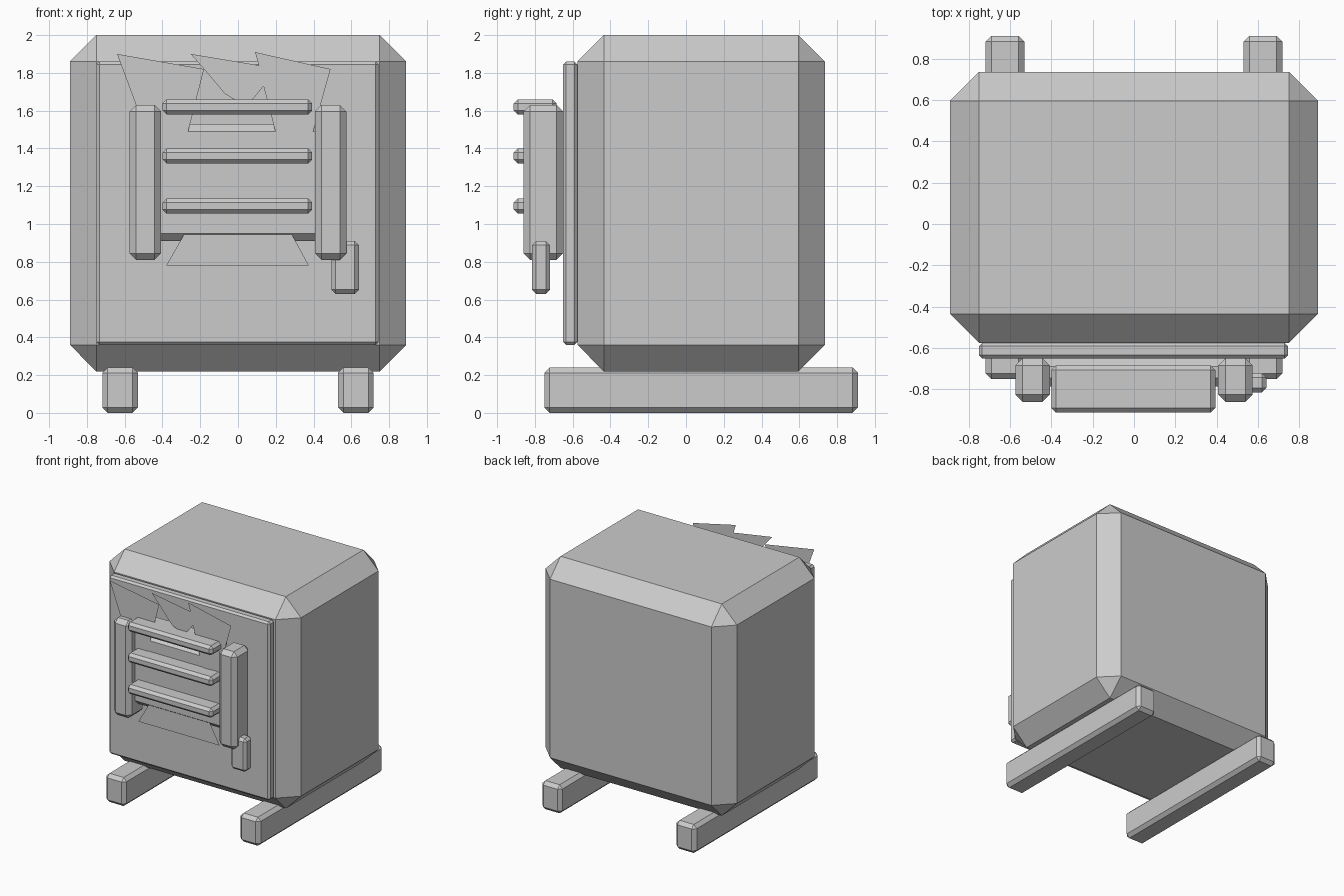
import bpy, bmesh

if "Cube" in bpy.data.objects:
    bpy.data.objects.remove(bpy.data.objects["Cube"])


def box(name, x, y, z, bevel):
    """Chamfered box from (min, max) ranges."""
    bm = bmesh.new()
    bmesh.ops.create_cube(bm, size=1)
    for v in bm.verts:
        for i, r in enumerate((x, y, z)):
            v.co[i] = r[0] if v.co[i] < 0 else r[1]
    bmesh.ops.bevel(bm, geom=bm.edges[:], offset=bevel, segments=1,
                    affect='EDGES', profile=0.5)
    bmesh.ops.recalc_face_normals(bm, faces=bm.faces[:])
    return finish(name, bm)


def sheet(name, y, outline):
    """Flat cut-out facing the front; outline is clockwise (x, z)."""
    bm = bmesh.new()
    bm.faces.new([bm.verts.new((px, y, pz)) for px, pz in reversed(outline)])
    return finish(name, bm)


def finish(name, bm):
    mesh = bpy.data.meshes.new(name)
    bm.to_mesh(mesh)
    bm.free()
    obj = bpy.data.objects.new(name, mesh)
    bpy.context.collection.objects.link(obj)
    return obj


# Stove body and door plate
box("stove_body", (-0.89, 0.89), (-0.575, 0.735), (0.22, 2.0), 0.14)
box("door", (-0.75, 0.745), (-0.65, -0.575), (0.36, 1.86), 0.016)

# Runners under the body and posts beside the window
for side, s in (("left", -1), ("right", 1)):
    box(side + "_runner", sorted((s * 0.53, s * 0.718)), (-0.75, 0.91),
        (0.0, 0.24), 0.028)
    box(side + "_post", sorted((s * 0.407, s * 0.574)), (-0.86, -0.65),
        (0.81, 1.63), 0.035)

# Window panel and grate bars
box("window_panel", (-0.5, 0.5), (-0.785, -0.65), (0.91, 1.53), 0.04)
for i, z in enumerate((1.055, 1.32, 1.58)):
    box(f"grate_bar_{i + 1}", (-0.4, 0.393), (-0.912, -0.685),
        (z, z + 0.08), 0.022)

# Door handle
box("door_handle", (0.495, 0.64), (-0.815, -0.72), (0.63, 0.91), 0.022)

# Flat flames behind the grate
sheet("flame_left", -0.79, [
    (-0.64, 1.90), (-0.18, 1.82), (-0.33, 1.23), (-0.41, 1.33),
    (-0.54, 1.63)])
sheet("flame_right", -0.79, [
    (-0.25, 1.90), (0.11, 1.84), (0.09, 1.91), (0.49, 1.82), (0.37, 1.39),
    (0.32, 1.45), (0.29, 1.27), (0.21, 1.45), (0.195, 1.50), (0.135, 1.73),
    (0.07, 1.65), (-0.005, 1.65), (-0.07, 1.69), (-0.18, 1.82)])
sheet("flame_base", -0.78, [
    (-0.28, 0.955), (0.28, 0.955), (0.375, 0.78), (-0.38, 0.78)])
